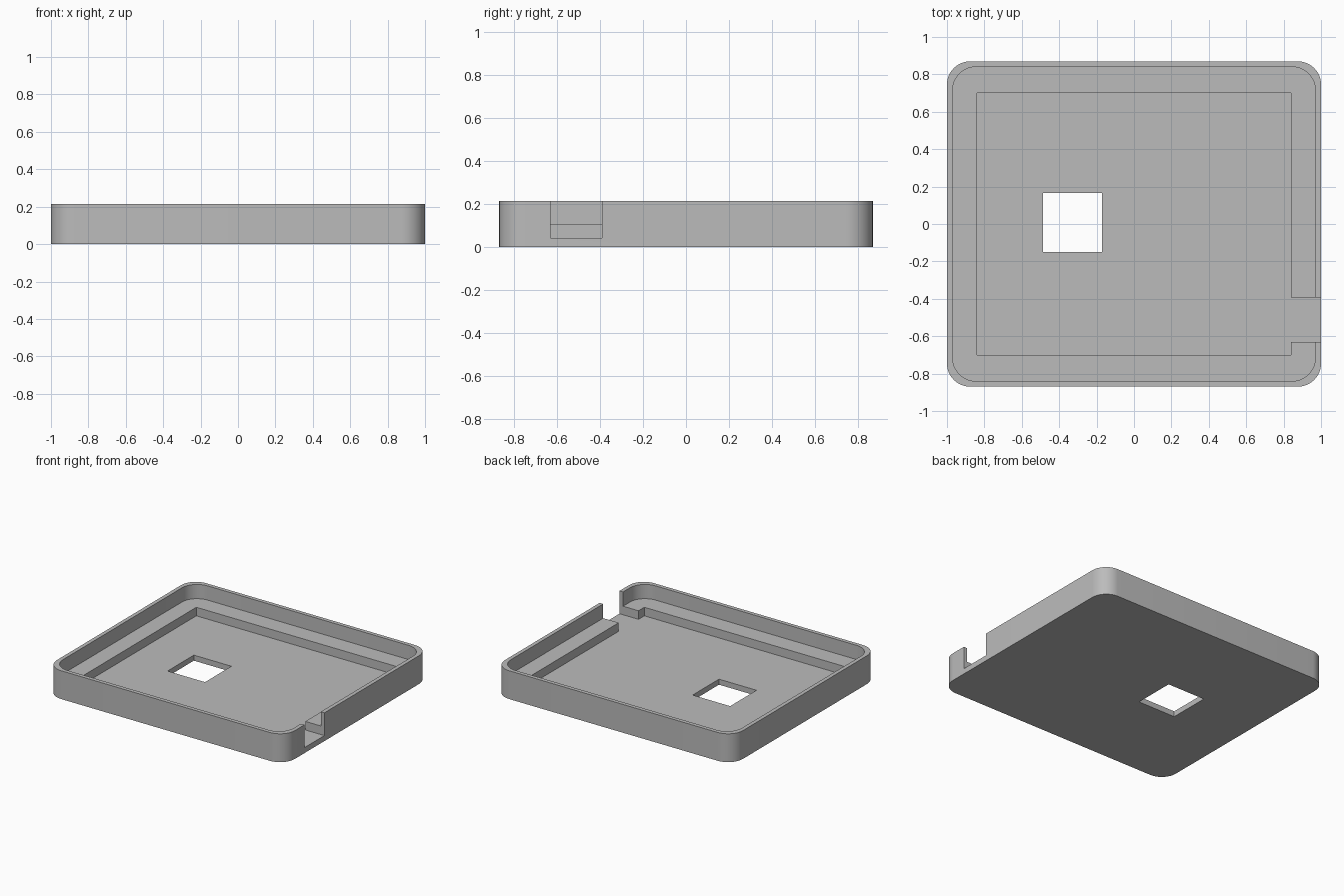
import bpy, bmesh, math

default = bpy.data.objects.get("Cube")
if default:
    bpy.data.objects.remove(default, do_unlink=True)

HALF_X, HALF_Y, HEIGHT = 1.0, 0.87, 0.215
WALL, RADIUS = 0.03, 0.125
LEDGE_Z, FLOOR_Z = 0.107, 0.042
ABOVE = HEIGHT + 0.1

grey = bpy.data.materials.new("plain grey")
grey.use_nodes = True
colour = (0.5, 0.5, 0.5, 1)
grey.diffuse_color = colour
grey.node_tree.nodes["Principled BSDF"].inputs["Base Color"].default_value = colour


def rounded_rect(hx, hy, r, steps=12):
    """Counter-clockwise outline with quarter-circle corners."""
    points = []
    for i, (sx, sy) in enumerate([(1, 1), (-1, 1), (-1, -1), (1, -1)]):
        for k in range(steps + 1):
            a = math.pi / 2 * (i + k / steps)
            points.append((sx * (hx - r) + r * math.cos(a),
                           sy * (hy - r) + r * math.sin(a)))
    return points


def prism(name, outline, z0, z1):
    """Extrude a flat outline from z0 to z1."""
    bm = bmesh.new()
    base = bm.faces.new([bm.verts.new((x, y, z0)) for x, y in outline])
    top = bmesh.ops.extrude_face_region(bm, geom=[base])["geom"]
    verts = [v for v in top if isinstance(v, bmesh.types.BMVert)]
    bmesh.ops.translate(bm, verts=verts, vec=(0, 0, z1 - z0))
    bmesh.ops.recalc_face_normals(bm, faces=bm.faces)
    mesh = bpy.data.meshes.new(name)
    bm.to_mesh(mesh)
    bm.free()
    mesh.materials.append(grey)
    obj = bpy.data.objects.new(name, mesh)
    bpy.context.collection.objects.link(obj)
    return obj


def cut(target, cutter):
    """Subtract the cutter for good, then discard it."""
    cutter.hide_render = True
    mod = target.modifiers.new(cutter.name, "BOOLEAN")
    mod.operation, mod.solver, mod.object = "DIFFERENCE", "EXACT", cutter
    bpy.context.view_layer.objects.active = target
    bpy.ops.object.modifier_apply(modifier=mod.name)
    bpy.data.objects.remove(cutter, do_unlink=True)


# Outer body with rounded corners
tray = prism("case_tray", rounded_rect(HALF_X, HALF_Y, RADIUS), 0, HEIGHT)

# Wide upper cavity that leaves the thin wall and the ledge
cut(tray, prism("upper_cavity",
                rounded_rect(HALF_X - WALL, HALF_Y - WALL, RADIUS), LEDGE_Z, ABOVE))

# Square-cornered recess, joined to the cable slot through the right wall
rx, ry, slot_y0, slot_y1 = 0.84, 0.70, -0.63, -0.392
recess = [(-rx, -ry), (rx, -ry), (rx, slot_y0), (1.1, slot_y0),
          (1.1, slot_y1), (rx, slot_y1), (rx, ry), (-rx, ry)]
cut(tray, prism("recess_and_slot", recess, FLOOR_Z, ABOVE))

# Square window through the floor
x0, x1, y0, y1 = -0.487, -0.172, -0.15, 0.166
cut(tray, prism("floor_window", [(x0, y0), (x1, y0), (x1, y1), (x0, y1)], -0.1, ABOVE))

# Smooth corners, crisp edges
bpy.ops.object.select_all(action="DESELECT")
tray.select_set(True)
bpy.context.view_layer.objects.active = tray
bpy.ops.object.shade_smooth_by_angle(angle=math.radians(30))
